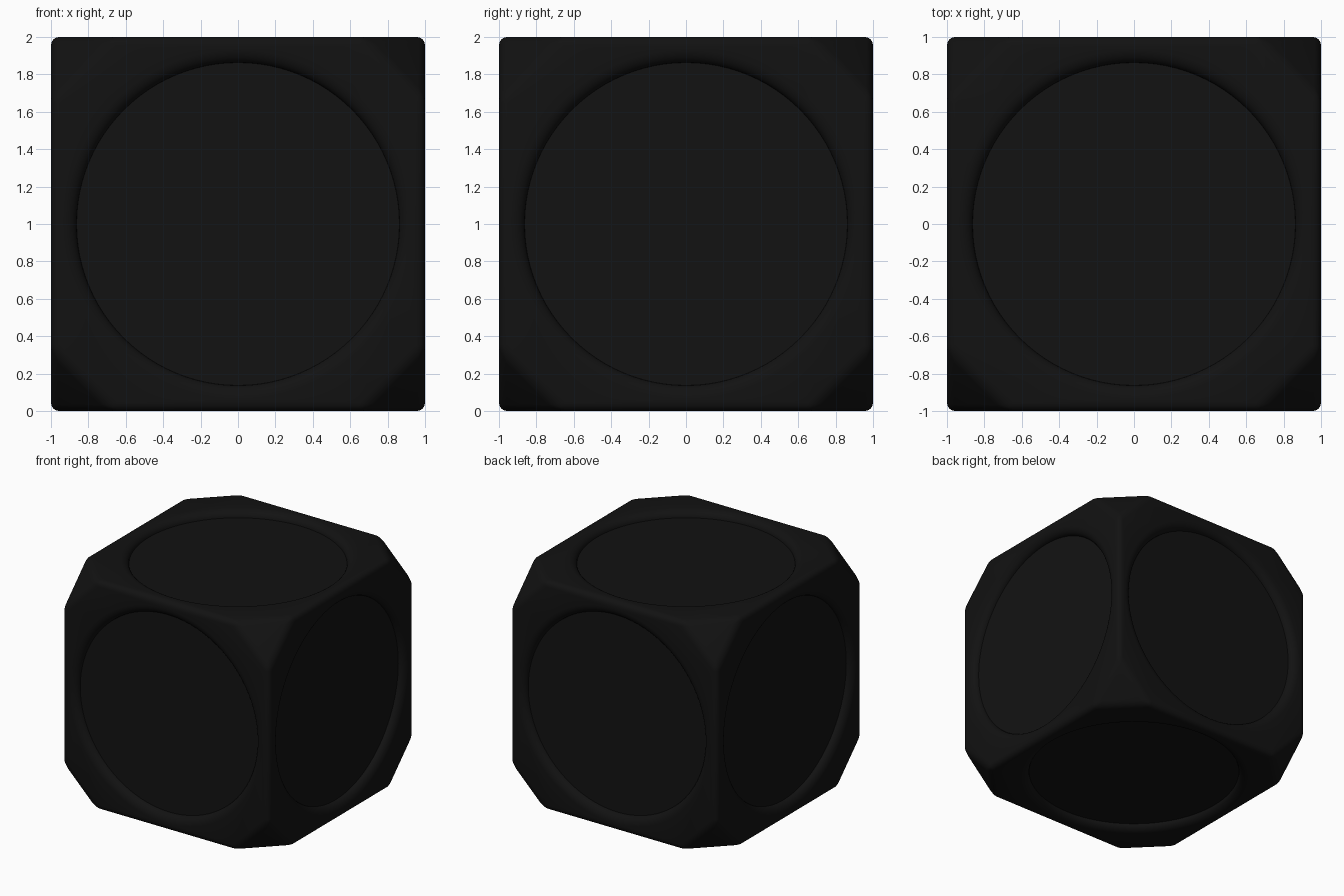
import bpy, bmesh
from math import sin, cos, pi, radians
from mathutils import Vector, Matrix
from itertools import product

if "Cube" in bpy.data.objects:
    bpy.data.objects.remove(bpy.data.objects["Cube"])

R_FLOOR, R_RIM, DEPTH, CORNER, ROUND = 0.863, 0.94, 0.056, 0.335, 0.045


def make_object(name, bm):
    bmesh.ops.recalc_face_normals(bm, faces=bm.faces)
    mesh = bpy.data.meshes.new(name)
    bm.to_mesh(mesh)
    bm.free()
    ob = bpy.data.objects.new(name, mesh)
    bpy.context.collection.objects.link(ob)
    return ob


# Cube with clipped corners and rounded edges
bm = bmesh.new()
bmesh.ops.create_cube(bm, size=2)
for signs in product((-1, 1), repeat=3):
    n = Vector(signs).normalized()
    p = Vector((signs[0] * (1 - CORNER), signs[1], signs[2]))
    geom = bm.verts[:] + bm.edges[:] + bm.faces[:]
    cut = bmesh.ops.bisect_plane(bm, geom=geom, plane_co=p, plane_no=n, clear_outer=True)
    edges = [e for e in cut["geom_cut"] if isinstance(e, bmesh.types.BMEdge)]
    bmesh.ops.contextual_create(bm, geom=edges)
bmesh.ops.bevel(bm, geom=bm.edges[:], offset=ROUND, offset_type='OFFSET',
                segments=4, profile=0.5, affect='EDGES')
body = make_object("clipped_cube", bm)

# Dish cutters: a lathed profile with a rounded lip, one for each face
profile = [(R_RIM - (R_RIM - R_FLOOR) * cos(t), 1 - DEPTH + (DEPTH + 0.0005) * sin(t))
           for t in [i * pi / 12 for i in range(7)]] + [(R_RIM, 1.1)]
SEG = 96
rotations = [Matrix.Rotation(i * pi / 2, 3, 'X') for i in range(4)]
rotations += [Matrix.Rotation(s * pi / 2, 3, 'Y') for s in (-1, 1)]
bm = bmesh.new()
for rot in rotations:
    rings = [[bm.verts.new(rot @ Vector((r * cos(2 * pi * k / SEG), r * sin(2 * pi * k / SEG), z)))
              for k in range(SEG)] for r, z in profile]
    for a, b in zip(rings, rings[1:]):
        for k in range(SEG):
            j = (k + 1) % SEG
            bm.faces.new((a[k], a[j], b[j], b[k]))
    bm.faces.new(rings[0][::-1])
    bm.faces.new(rings[-1])
cutter = make_object("dish_cutter", bm)
cutter.hide_render = True

# Carve the dishes
mod = body.modifiers.new("dishes", 'BOOLEAN')
mod.operation = 'DIFFERENCE'
mod.solver = 'EXACT'
mod.object = cutter
bpy.context.view_layer.objects.active = body
body.select_set(True)
bpy.ops.object.modifier_apply(modifier=mod.name)
bpy.data.objects.remove(cutter)
body.location.z = 1
bpy.ops.object.shade_smooth_by_angle(angle=radians(30))

# Black finish
mat = bpy.data.materials.new("black")
mat.diffuse_color = (0.006, 0.006, 0.006, 1)
mat.use_nodes = True
mat.node_tree.nodes["Principled BSDF"].inputs["Base Color"].default_value = mat.diffuse_color
body.data.materials.clear()
body.data.materials.append(mat)
